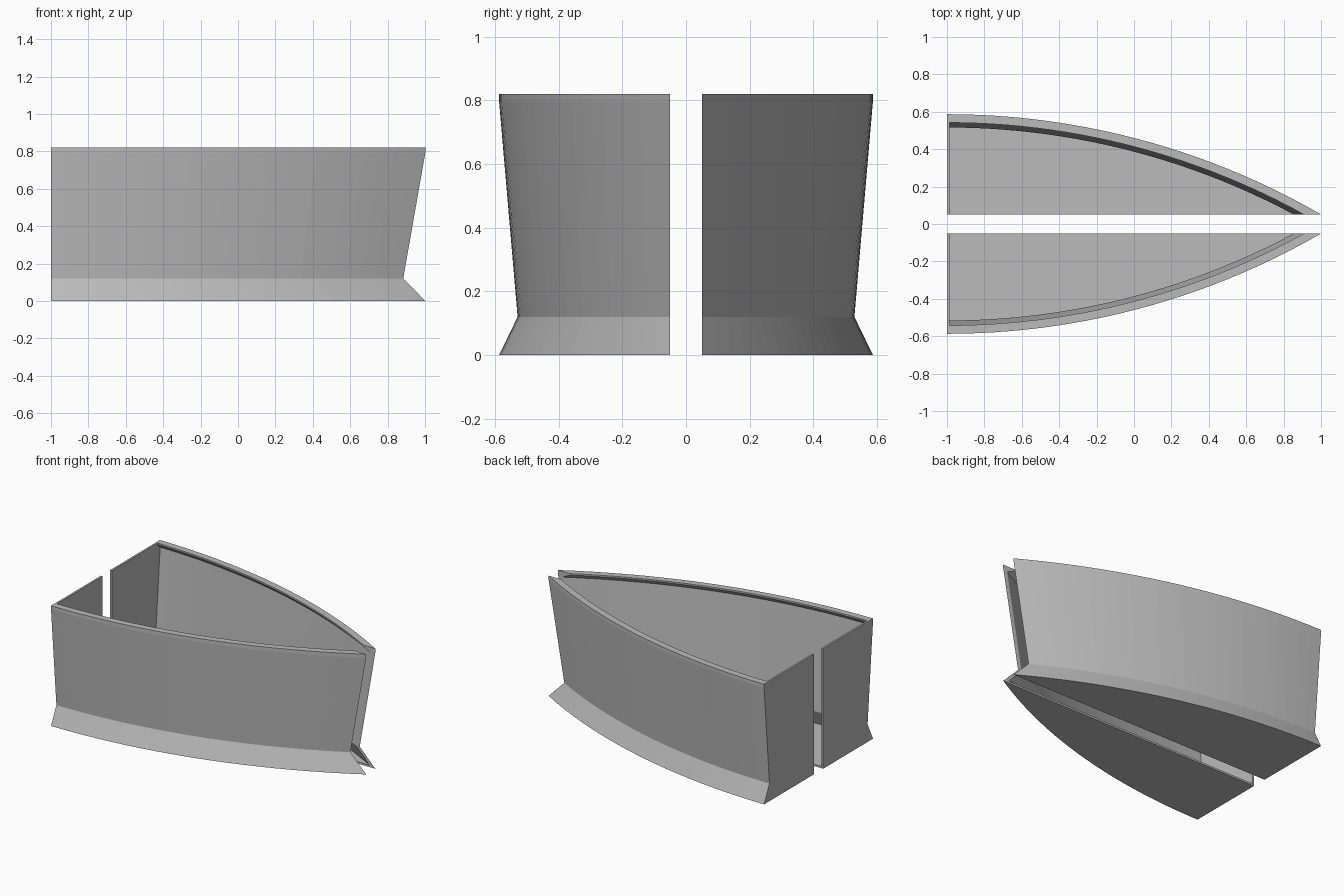
import bpy
import bmesh
from math import sqrt

cube = bpy.data.objects.get("Cube")
if cube:
    bpy.data.objects.remove(cube, do_unlink=True)

GAP = 0.05          # half of the slot between the two halves
HALF_WIDTH = 0.587  # at the flat end
RADIUS = 4.0        # plan curve of the side walls
HEIGHT = 0.82
THICK = 0.013
BACK = -1.0
STEPS = 24
CENTRE = HALF_WIDTH - RADIUS

grey = bpy.data.materials.new("Plain grey")
grey.use_nodes = True
grey.diffuse_color = (0.5, 0.5, 0.5, 1)
grey.node_tree.nodes["Principled BSDF"].inputs["Base Color"].default_value = (0.5, 0.5, 0.5, 1)


def arc(offset, start=BACK):
    """Plan curve moved inward by offset, ending at the slot plane."""
    r = RADIUS - offset
    end = BACK + sqrt(r * r - (GAP - CENTRE) ** 2)
    xs = [start + (end - start) * i / STEPS for i in range(STEPS + 1)]
    return [(x, CENTRE + sqrt(r * r - (x - BACK) ** 2)) for x in xs]


def finish(name, bm):
    """Make the object and mirror it across the slot."""
    bmesh.ops.recalc_face_normals(bm, faces=bm.faces[:])
    mesh = bpy.data.meshes.new(name)
    bm.to_mesh(mesh)
    bm.free()
    mesh.materials.append(grey)
    obj = bpy.data.objects.new(name, mesh)
    bpy.context.collection.objects.link(obj)
    mirror = obj.modifiers.new("Mirror", "MIRROR")
    mirror.use_axis = (False, True, False)
    mirror.use_mirror_merge = False


def prism(name, outline, direction):
    bm = bmesh.new()
    face = bm.faces.new([bm.verts.new(p) for p in outline])
    moved = bmesh.ops.extrude_face_region(bm, geom=[face], use_keep_orig=True)["geom"]
    verts = [v for v in moved if isinstance(v, bmesh.types.BMVert)]
    bmesh.ops.translate(bm, verts=verts, vec=direction)
    finish(name, bm)


# Wall section as (inward offset, height): flared foot, waist, lipped rim
outer = [(0, 0), (0.058, 0.12), (0, HEIGHT - 0.025), (0, HEIGHT)]
inner = [(0.045, HEIGHT), (0.045, HEIGHT - 0.01), (0.016, HEIGHT - 0.04),
         (0.071, 0.12), (0.016, 0)]

# Curved side walls, swept from the flat end to the slot
bm = bmesh.new()
rails = [[bm.verts.new((x, y, z)) for x, y in arc(off)] for off, z in outer + inner]
for a, b in zip(rails, rails[1:] + rails[:1]):
    for i in range(STEPS):
        bm.faces.new((a[i], a[i + 1], b[i + 1], b[i]))
for end in (0, -1):
    bm.faces.new([rail[end] for rail in rails])
finish("side_wall", bm)

# Floor plates
plan = arc(0.016, BACK + THICK)
prism("floor", [(BACK + THICK, GAP, 0)] + [(x, y, 0) for x, y in plan], (0, 0, THICK))

# Flat end panels, fitted inside the wall section
section = [(BACK, HALF_WIDTH - off, z) for off, z in inner]
prism("end_panel", [(BACK, GAP, 0), (BACK, GAP, HEIGHT)] + section, (THICK, 0, 0))
